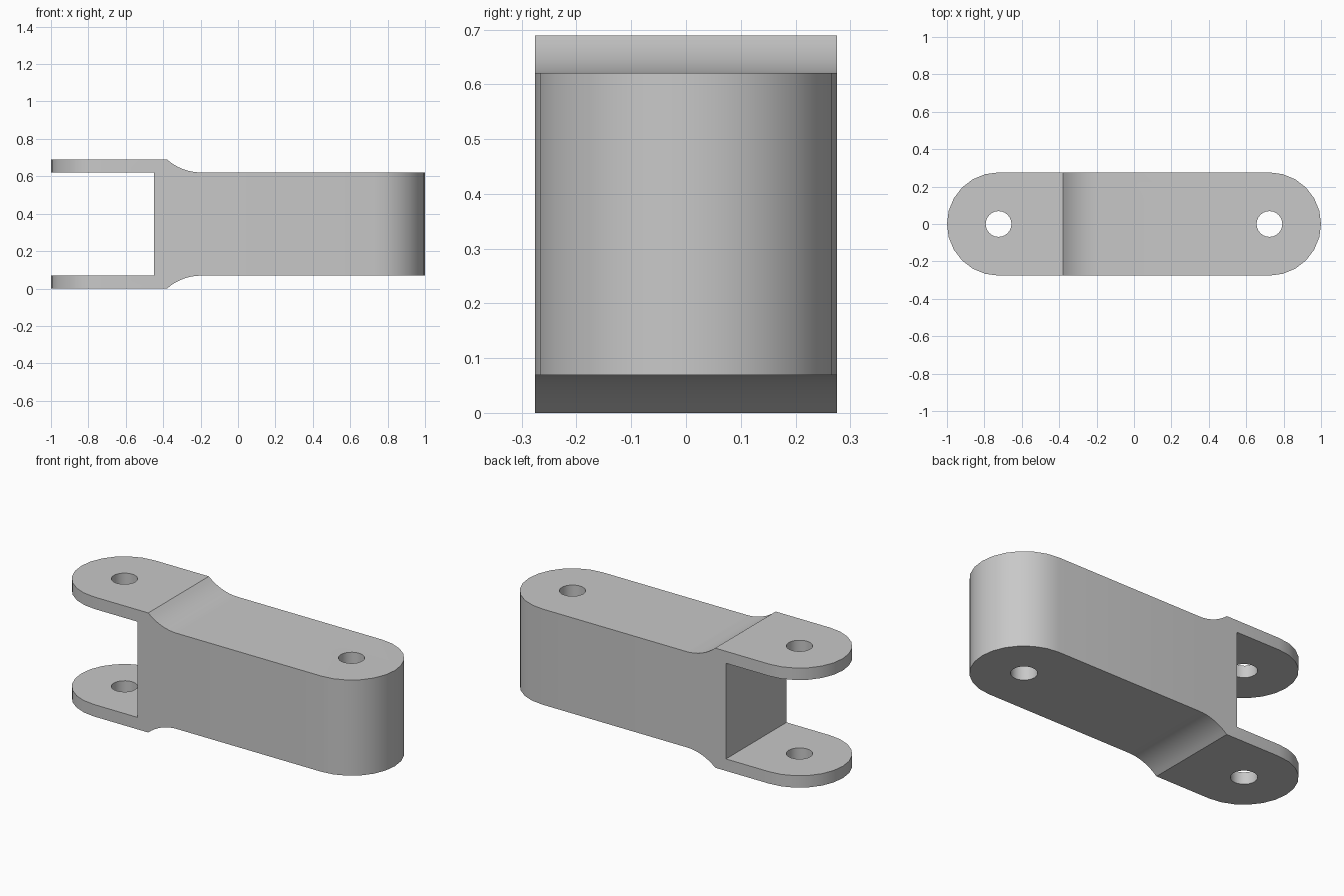
import bpy, bmesh
from math import sin, cos, pi, asin, sqrt
from mathutils import Matrix, Vector

if "Cube" in bpy.data.objects:
    bpy.data.objects.remove(bpy.data.objects["Cube"])

U = 2 / 29            # lug thickness and pin hole radius
R = 4 * U             # end cap radius, half width
H = 10 * U            # overall height
PIN = 1 - R           # pin hole distance from centre

steel = bpy.data.materials.new("light grey metal")
steel.use_nodes = True
steel.diffuse_color = (0.58, 0.58, 0.58, 1)
steel.node_tree.nodes["Principled BSDF"].inputs["Base Color"].default_value = steel.diffuse_color


def prism(name, points, direction):
    """Closed outline swept along a direction."""
    bm = bmesh.new()
    face = bm.faces.new([bm.verts.new(p) for p in points])
    swept = bmesh.ops.extrude_face_region(bm, geom=[face])
    moved = [v for v in swept["geom"] if isinstance(v, bmesh.types.BMVert)]
    bmesh.ops.translate(bm, verts=moved, vec=Vector(direction))
    bmesh.ops.recalc_face_normals(bm, faces=bm.faces)
    mesh = bpy.data.meshes.new(name)
    bm.to_mesh(mesh)
    bm.free()
    mesh.materials.append(steel)
    obj = bpy.data.objects.new(name, mesh)
    bpy.context.collection.objects.link(obj)
    return obj


def arc(cx, cy, r, start, end, steps):
    return [(cx + r * cos(start + (end - start) * i / steps),
             cy + r * sin(start + (end - start) * i / steps)) for i in range(steps + 1)]


def boolean(target, cutter, operation):
    mod = target.modifiers.new(cutter.name, 'BOOLEAN')
    mod.operation = operation
    mod.solver = 'EXACT'
    mod.object = cutter
    bpy.context.view_layer.objects.active = target
    bpy.ops.object.modifier_apply(modifier=mod.name)
    bpy.data.objects.remove(cutter)


# Side profile: forked end on -x, hollow fillets down to the body
ramp_x = -1 + 9 * U
run = sqrt(R * R - (R - U) ** 2)
sweep = asin(run / R)
fillet = arc(ramp_x + run, H - U + R, R, -pi / 2 - sweep, -pi / 2, 8)
slot_x = -1 + 8 * U
upper = [(slot_x, H - U), (-1.1, H - U), (-1.1, H)] + fillet + [(1.1, H - U)]
lower = [(x, H - z) for x, z in reversed(upper)]
link = prism("clevis_link", [(x, -0.4, z) for x, z in upper + lower], (0, 0.8, 0))

# Rounded plan outline
plan = arc(PIN, 0, R, -pi / 2, pi / 2, 12) + arc(-PIN, 0, R, pi / 2, 3 * pi / 2, 12)
boolean(link, prism("plan_outline", [(x, y, -0.1) for x, y in plan], (0, 0, 1)), 'INTERSECT')

# Pin holes
for side in (-1, 1):
    ring = arc(side * PIN, 0, U, 0, 2 * pi, 24)[:-1]
    boolean(link, prism("pin_hole", [(x, y, -0.1) for x, y in ring], (0, 0, 1)), 'DIFFERENCE')

bpy.ops.object.select_all(action='DESELECT')
link.select_set(True)
bpy.context.view_layer.objects.active = link
bpy.ops.object.shade_smooth_by_angle(angle=pi / 8)
